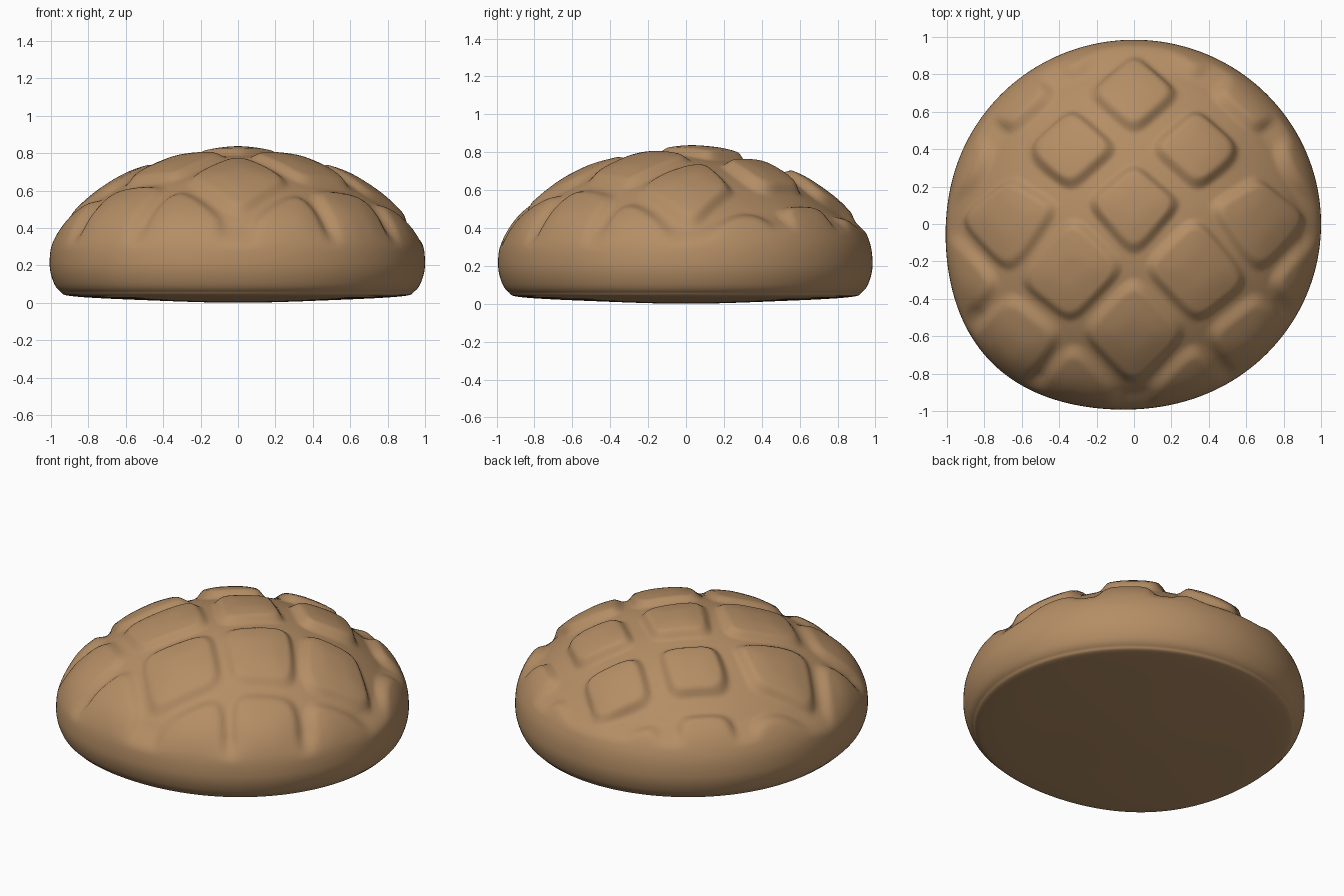
import bpy, bmesh, math
from mathutils import Vector

if "Cube" in bpy.data.objects:
    bpy.data.objects.remove(bpy.data.objects["Cube"])

# Outer profile of the bun (radius, height), bottom centre to top centre
PROFILE = [(0, 0), (0.5, 0.014), (0.87, 0.034), (0.945, 0.062), (0.983, 0.12), (1.0, 0.21),
           (0.983, 0.33), (0.915, 0.455), (0.79, 0.572), (0.6, 0.695), (0.4, 0.775),
           (0.2, 0.822), (0, 0.838)]
SEGS, SUB = 240, 14


def smooth(a, b, x):
    t = min(1, max(0, (x - a) / (b - a)))
    return t * t * (3 - 2 * t)


def spline(points, sub):
    """Catmull-Rom curve through the profile, mirrored at both poles."""
    pts = [(-points[1][0], points[1][1])] + points + [(-points[-2][0], points[-2][1])]
    pts = [Vector(p) for p in pts]
    out = []
    for i in range(1, len(pts) - 2):
        a, b, c, d = pts[i - 1:i + 3]
        for k in range(sub):
            t = k / sub
            out.append(0.5 * (2 * b + (c - a) * t + (2 * a - 5 * b + 4 * c - d) * t * t
                              + (3 * b - a - 3 * c + d) * t ** 3))
    out.append(pts[-2])
    return out


def groove(x, y, z):
    """Depth of the scored diamond lattice at a point of the crust."""
    front = 1 - smooth(-0.3, 0.25, y - 0.2 * abs(x))
    # the rows sag towards the sides and stretch over the front
    t = y + 0.09 * smooth(0.25, 0.75, abs(x)) * (1 - smooth(0.2, 0.5, y)) - 0.12
    t /= 0.305 if t > 0 else 0.36
    u, v = (x / 0.34 + t) / 2, (-x / 0.34 + t) / 2
    du, dv = abs(u - round(u)), abs(v - round(v))
    p = (du ** 5 + dv ** 5) ** 0.2
    edge = 0.35 + 0.065 * front
    cut = smooth(edge - 0.06, edge + 0.07, p)
    puff = smooth(0.1, 0.48, p)                   # pads are gently pillowed
    low = 0.36 - 0.08 * front
    return ((0.042 - 0.014 * front) * cut + 0.012 * puff) * smooth(low, low + 0.16, z)


prof = spline(PROFILE, SUB)
bm = bmesh.new()
bottom = bm.verts.new((0, 0, 0))
rings = []
for i in range(1, len(prof) - 1):
    r, z = prof[i]
    tan = (prof[i + 1] - prof[i - 1]).normalized()
    nr, nz = tan.y, -tan.x                        # outward normal in the profile plane
    ring = []
    for s in range(SEGS):
        a = 2 * math.pi * s / SEGS
        # the front left side swells outwards
        lobe = max(0, math.cos(a - math.radians(225))) ** 7
        ro = r * (1 + 0.07 * lobe * smooth(0.2, 0.9, r))
        d = groove(ro * math.cos(a), ro * math.sin(a), z)
        rr = ro - nr * d
        ring.append(bm.verts.new((rr * math.cos(a), rr * math.sin(a) * 0.985, z - nz * d)))
    rings.append(ring)
top = bm.verts.new((0, 0, prof[-1].y - groove(0, 0, prof[-1].y)))

# Skin the rings and close both poles
for lo, hi in zip(rings, rings[1:]):
    for s in range(SEGS):
        n = (s + 1) % SEGS
        bm.faces.new((lo[s], lo[n], hi[n], hi[s]))
for s in range(SEGS):
    n = (s + 1) % SEGS
    bm.faces.new((bottom, rings[0][n], rings[0][s]))
    bm.faces.new((top, rings[-1][s], rings[-1][n]))
for f in bm.faces:
    f.smooth = True

mesh = bpy.data.meshes.new("bread_bun")
bm.to_mesh(mesh)
bm.free()
bun = bpy.data.objects.new("bread_bun", mesh)
bpy.context.collection.objects.link(bun)

# Baked crust colour
crust = bpy.data.materials.new("baked crust brown")
crust.diffuse_color = (0.46, 0.27, 0.13, 1)
crust.use_nodes = True
crust.node_tree.nodes["Principled BSDF"].inputs["Base Color"].default_value = crust.diffuse_color
mesh.materials.append(crust)
